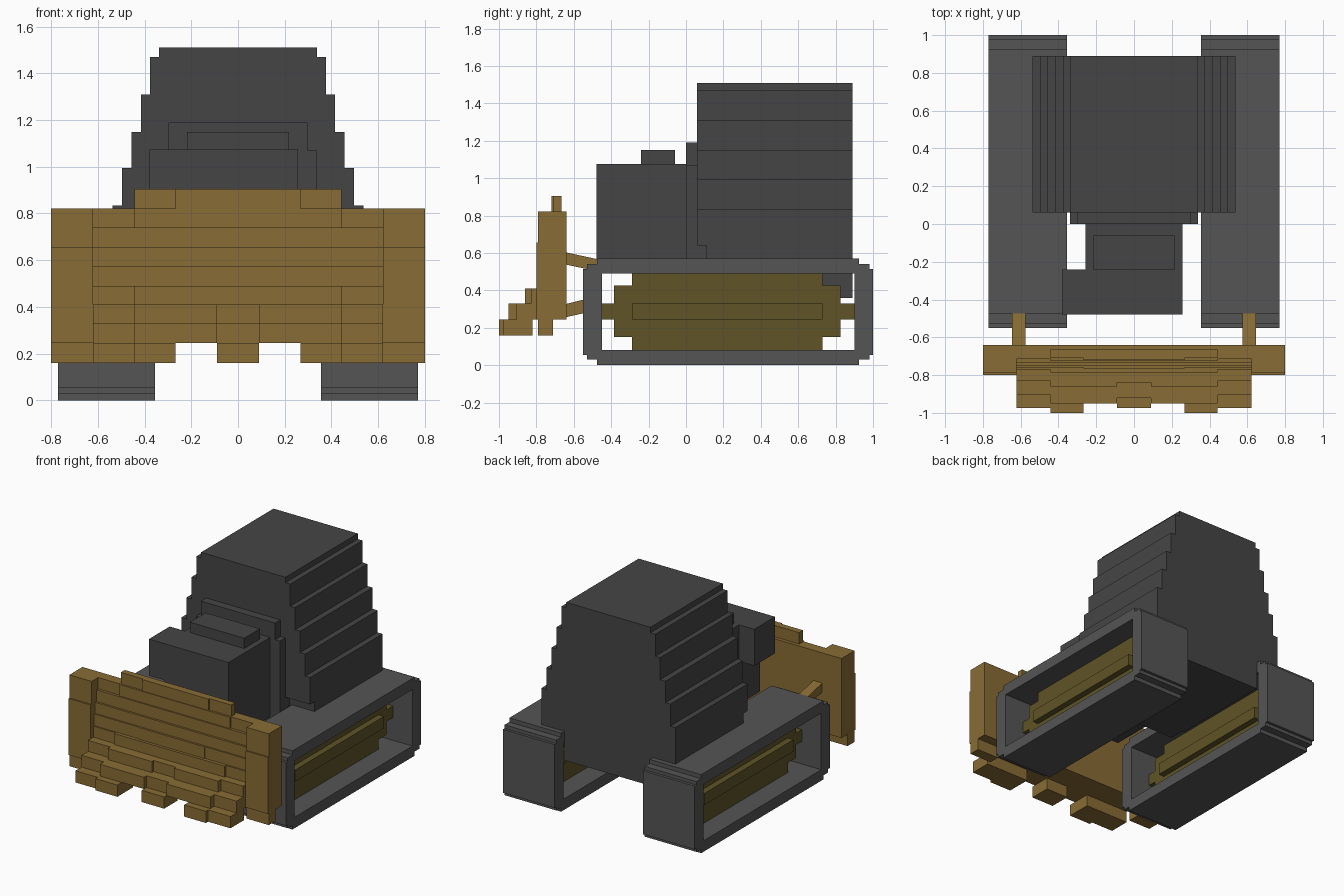
import bpy, bmesh

if "Cube" in bpy.data.objects:
    bpy.data.objects.remove(bpy.data.objects["Cube"])


def material(name, rgb):
    m = bpy.data.materials.new(name)
    m.diffuse_color = (*rgb, 1)
    m.use_nodes = True
    m.node_tree.nodes["Principled BSDF"].inputs["Base Color"].default_value = m.diffuse_color
    return m


DARK = material("dark_grey", (0.06, 0.06, 0.06))
GREY = material("track_grey", (0.09, 0.09, 0.09))
BROWN = material("blade_brown", (0.25, 0.15, 0.035))
OLIVE = material("wheel_olive", (0.115, 0.09, 0.02))


def finish(name, bm, mat):
    bmesh.ops.recalc_face_normals(bm, faces=bm.faces)
    me = bpy.data.meshes.new(name)
    bm.to_mesh(me)
    bm.free()
    me.materials.append(mat)
    ob = bpy.data.objects.new(name, me)
    bpy.context.collection.objects.link(ob)
    return ob


def boxes(name, items, mat):
    """Join boxes given as (x0, x1, y0, y1, z0, z1)."""
    bm = bmesh.new()
    for b in items:
        vs = bmesh.ops.create_cube(bm, size=1)["verts"]
        for v in vs:
            for i in range(3):
                v.co[i] = b[2 * i] if v.co[i] < 0 else b[2 * i + 1]
    return finish(name, bm, mat)


def extrude_side(name, profile, x0, x1, mat):
    """Extrude a closed (y, z) profile along x."""
    bm = bmesh.new()
    f = bm.faces.new([bm.verts.new((x0, y, z)) for y, z in profile])
    r = bmesh.ops.extrude_face_region(bm, geom=[f])
    for v in r["geom"]:
        if isinstance(v, bmesh.types.BMVert):
            v.co.x = x1
    return finish(name, bm, mat)


def mirror(ob):
    ob.modifiers.new("Mirror", 'MIRROR').use_axis[0] = True
    return ob


# Track loops: stepped outer corners with a rectangular opening
X0, X1, YC, ZC = 0.355, 0.77, 0.225, 0.285
corner = [(0.775, 0.23), (0.755, 0.23), (0.755, 0.255), (0.70, 0.255), (0.70, 0.285)]
quads = [(1, 1, 1), (-1, 1, -1), (-1, -1, 1), (1, -1, -1)]
outer = []
for sy, sz, step in quads:
    outer += [(YC + sy * y, ZC + sz * z) for y, z in corner[::step]]
inner = [(YC + sy * 0.675, ZC + sz * 0.205) for sy, sz, _ in quads]

bm = bmesh.new()
rings = {}
for x in (X0, X1):
    for key, pts in (("o", outer), ("i", inner)):
        vs = [bm.verts.new((x, y, z)) for y, z in pts]
        rings[key, x] = vs
    # each side of the loop is an outer corner run joined to the opening
    o, i = rings["o", x], rings["i", x]
    for k in range(4):
        n = (k + 1) % 4
        bm.faces.new(o[5 * k:5 * k + 5] + [i[k]])
        bm.faces.new([o[5 * k + 4], o[5 * n], i[n], i[k]])
for key in "oi":
    a, b = rings[key, X0], rings[key, X1]
    for k in range(len(a)):
        n = (k + 1) % len(a)
        bm.faces.new([a[k], a[n], b[n], b[k]])
mirror(finish("track", bm, GREY))

# Wheel block inside each track
mirror(boxes("track_wheels", [
    (0.51, 0.615, -0.385, 0.825, 0.15, 0.425),
    (0.51, 0.615, -0.29, 0.73, 0.08, 0.49),
    (0.51, 0.615, -0.45, 0.90, 0.245, 0.33),
    (0.465, 0.66, -0.29, 0.73, 0.245, 0.33)], OLIVE))

# Cab: layers narrowing upward
layers = [(0.537, 0.64, 0.835), (0.497, 0.835, 0.995), (0.457, 0.995, 1.15),
          (0.415, 1.15, 1.31), (0.377, 1.31, 1.47), (0.338, 1.47, 1.51)]
boxes("cab", [(-w, w, 0.06, 0.89, a, b) for w, a, b in layers]
      + [(-0.537, 0.537, 0.11, 0.89, 0.57, 0.64)], DARK)

# Belly between the tracks and the stepped cab front
boxes("belly", [(-0.352, 0.352, 0.11, 0.89, 0.36, 0.60),
                (-0.338, 0.338, 0.0, 0.12, 0.36, 0.64)], DARK)
boxes("cab_front", [(-0.338, 0.338, 0.0, 0.06, 0.64, 1.07),
                    (-0.298, 0.298, 0.0, 0.06, 1.07, 1.19)], DARK)

# Engine hood with cap and side tank
boxes("engine_hood", [(-0.258, 0.258, -0.478, 0.0, 0.50, 1.075)], DARK)
boxes("hood_cap", [(-0.218, 0.218, -0.24, -0.06, 1.075, 1.15)], DARK)
boxes("side_tank", [(-0.38, -0.258, -0.478, -0.24, 0.81, 1.075)], DARK)

# Blade end columns
mirror(boxes("blade_end", [(0.622, 0.80, -0.79, -0.64, 0.655, 0.822),
                           (0.622, 0.80, -0.80, -0.64, 0.245, 0.655),
                           (0.622, 0.80, -0.79, -0.71, 0.16, 0.245)], BROWN))

# Blade face: rows of (z0, z1, back y, [(x0, x1, front y), ...]) for the right half
A, B, C, D = 0.09, 0.268, 0.443, 0.622
rows = [
    (0.822, 0.905, -0.665, [(0, B, -0.72), (B, C, -0.71)]),
    (0.74, 0.822, -0.64, [(0, C, -0.725), (C, D, -0.715)]),
    (0.655, 0.74, -0.64, [(0, D, -0.735)]),
    (0.575, 0.655, -0.64, [(0, D, -0.75)]),
    (0.49, 0.575, -0.64, [(0, B, -0.765), (B, D, -0.76)]),
    (0.41, 0.49, -0.64, [(0, C, -0.785), (C, D, -0.77)]),
    (0.33, 0.41, -0.64, [(0, A, -0.84), (A, C, -0.86), (C, D, -0.83)]),
    (0.245, 0.33, -0.64, [(0, A, -0.92), (A, C, -0.95), (C, D, -0.905)]),
    (0.16, 0.245, -0.82, [(0, A, -0.975), (B, C, -1.0), (C, D, -0.975)]),
]
plates = []
for z0, z1, back, segs in rows:
    for x0, x1, front in segs:
        sides = [(-x1, x1)] if x0 == 0 else [(x0, x1), (-x1, -x0)]
        plates += [(a, b, front, back, z0, z1) for a, b in sides]
boxes("blade_face", plates, BROWN)

# Push arms joining blade and tracks
mirror(extrude_side("upper_arm", [(-0.65, 0.54), (-0.465, 0.50), (-0.465, 0.565), (-0.65, 0.605)],
                    0.575, 0.645, BROWN))
mirror(extrude_side("lower_arm", [(-0.65, 0.255), (-0.47, 0.295), (-0.47, 0.37), (-0.65, 0.325)],
                    0.575, 0.645, BROWN))
